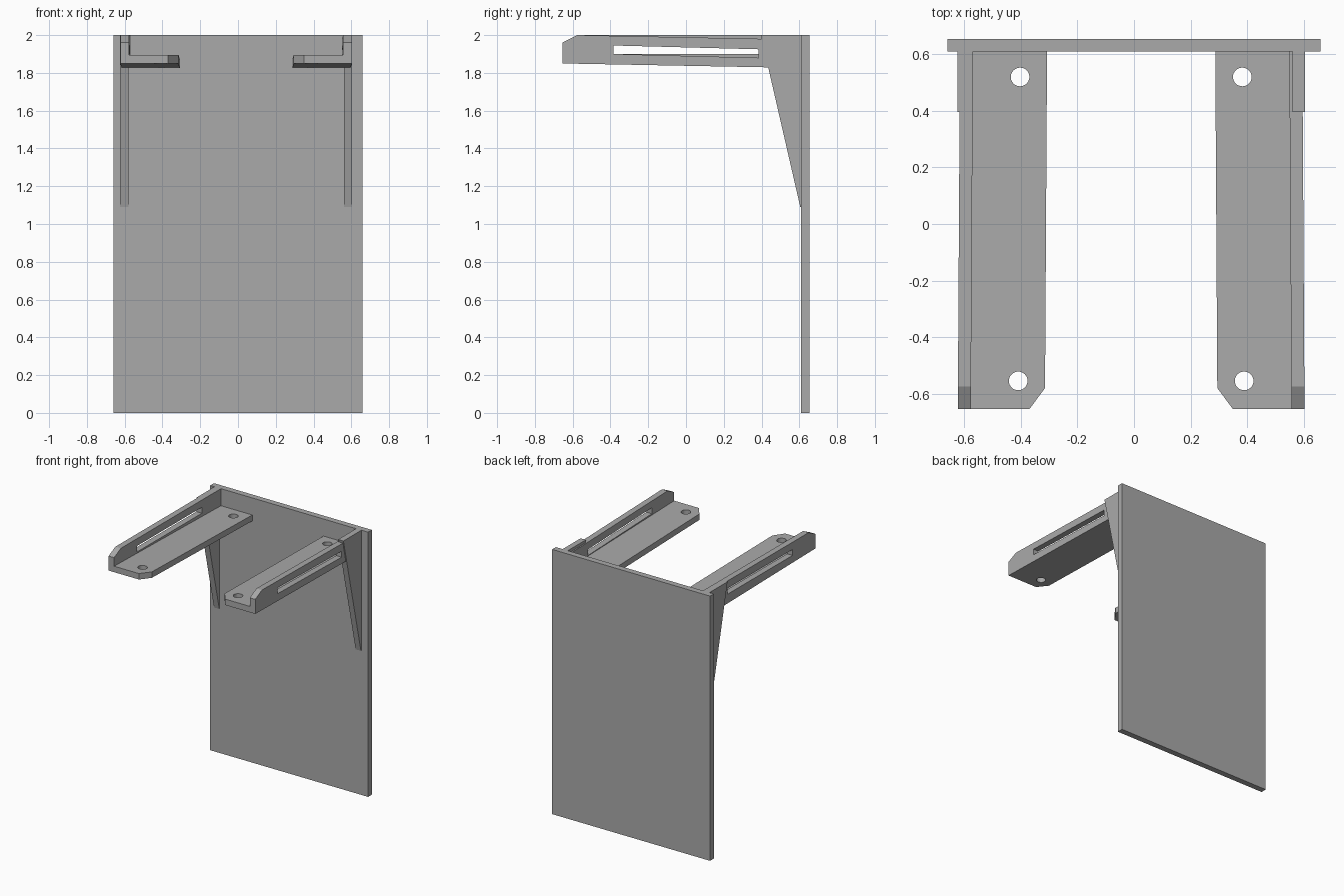
import bpy, bmesh
from mathutils import Vector

cube = bpy.data.objects.get("Cube")
if cube:
    bpy.data.objects.remove(cube, do_unlink=True)

grey = bpy.data.materials.new("plain grey")
grey.use_nodes = True
GREY = (0.4, 0.4, 0.4, 1)
grey.diffuse_color = GREY
grey.node_tree.nodes["Principled BSDF"].inputs["Base Color"].default_value = GREY


def prism(name, points, direction):
    """Extrude a flat outline of 3D points along a direction."""
    bm = bmesh.new()
    face = bm.faces.new([bm.verts.new(p) for p in points])
    new = bmesh.ops.extrude_face_region(bm, geom=[face])["geom"]
    verts = [v for v in new if isinstance(v, bmesh.types.BMVert)]
    bmesh.ops.translate(bm, verts=verts, vec=Vector(direction))
    bmesh.ops.recalc_face_normals(bm, faces=bm.faces)
    mesh = bpy.data.meshes.new(name)
    bm.to_mesh(mesh)
    bm.free()
    mesh.materials.append(grey)
    obj = bpy.data.objects.new(name, mesh)
    bpy.context.collection.objects.link(obj)
    return obj


def side_prism(name, profile, x0, x1):
    return prism(name, [(x0, y, z) for y, z in profile], (x1 - x0, 0, 0))


def cut(obj, cutter):
    """Subtract the cutter, bake the result and discard the cutter."""
    mod = obj.modifiers.new("cut", "BOOLEAN")
    mod.operation = "DIFFERENCE"
    mod.solver = "EXACT"
    mod.object = cutter
    bpy.context.view_layer.objects.active = obj
    bpy.ops.object.modifier_apply(modifier=mod.name)
    bpy.data.objects.remove(cutter, do_unlink=True)


def hole_cutter(x, y, radius=0.033):
    bm = bmesh.new()
    bmesh.ops.create_cone(bm, cap_ends=True, segments=32, radius1=radius,
                          radius2=radius, depth=0.4)
    bmesh.ops.translate(bm, verts=bm.verts, vec=(x, y, 1.86))
    mesh = bpy.data.meshes.new("hole_cutter")
    bm.to_mesh(mesh)
    bm.free()
    obj = bpy.data.objects.new("hole_cutter", mesh)
    bpy.context.collection.objects.link(obj)
    return obj


def place(obj, side, toe_in=0.0, sag=0.0):
    """Lean the part inward and down toward the panel, then set its side."""
    bm = bmesh.new()
    bm.from_mesh(obj.data)
    for v in bm.verts:
        run = v.co.y + FRONT_RUN
        v.co.z -= sag * run
        v.co.x = side * (v.co.x - toe_in * run) - 0.01
    bmesh.ops.recalc_face_normals(bm, faces=bm.faces)
    bm.to_mesh(obj.data)
    bm.free()


FRONT_RUN = 0.65
BACK, FRONT = 0.612, -0.655
SAG, TOE = 0.019, 0.006

# Upright back panel
prism("back_panel", [(-0.66, 0.61, 0), (0.66, 0.61, 0), (0.66, 0.655, 0), (-0.66, 0.655, 0)],
      (0, 0, 2))

for side, label in ((1, "left"), (-1, "right")):
    # The right wall keeps a level top, the left one slopes
    drop = SAG * (BACK + FRONT_RUN)
    top_back = 2.0 - (drop if side > 0 else 0)
    slot_drop = 0.02 if side > 0 else 0

    # Side wall with a long slot
    wall = side_prism(label + "_side_wall",
                      [(FRONT, 1.85), (FRONT, 1.96), (-0.575, 2.0),
                       (BACK, top_back), (BACK, 1.85 - drop)], 0.567, 0.613)
    cut(wall, side_prism("slot_cutter",
                         [(-0.385, 1.9), (-0.385, 1.945), (0.385, 1.945 - slot_drop),
                          (0.385, 1.9 - slot_drop)], 0.5, 0.7))
    place(wall, side, TOE)

    # Support flange with a clipped corner and two screw holes
    flange = prism(label + "_flange",
                   [(0.57, FRONT, 1.85), (0.36, FRONT, 1.85), (0.305, -0.58, 1.85),
                    (0.305, BACK, 1.85), (0.57, BACK, 1.85)], (0, 0, 0.045))
    for y in (-0.555, 0.52):
        cut(flange, hole_cutter(0.4, y))
    place(flange, side, TOE, SAG)

    # Triangular gusset down the panel
    gusset = side_prism(label + "_gusset",
                        [(0.396, 2.0), (BACK, 2.0), (BACK, 1.09), (0.605, 1.09)],
                        0.57, 0.614)
    place(gusset, side)
